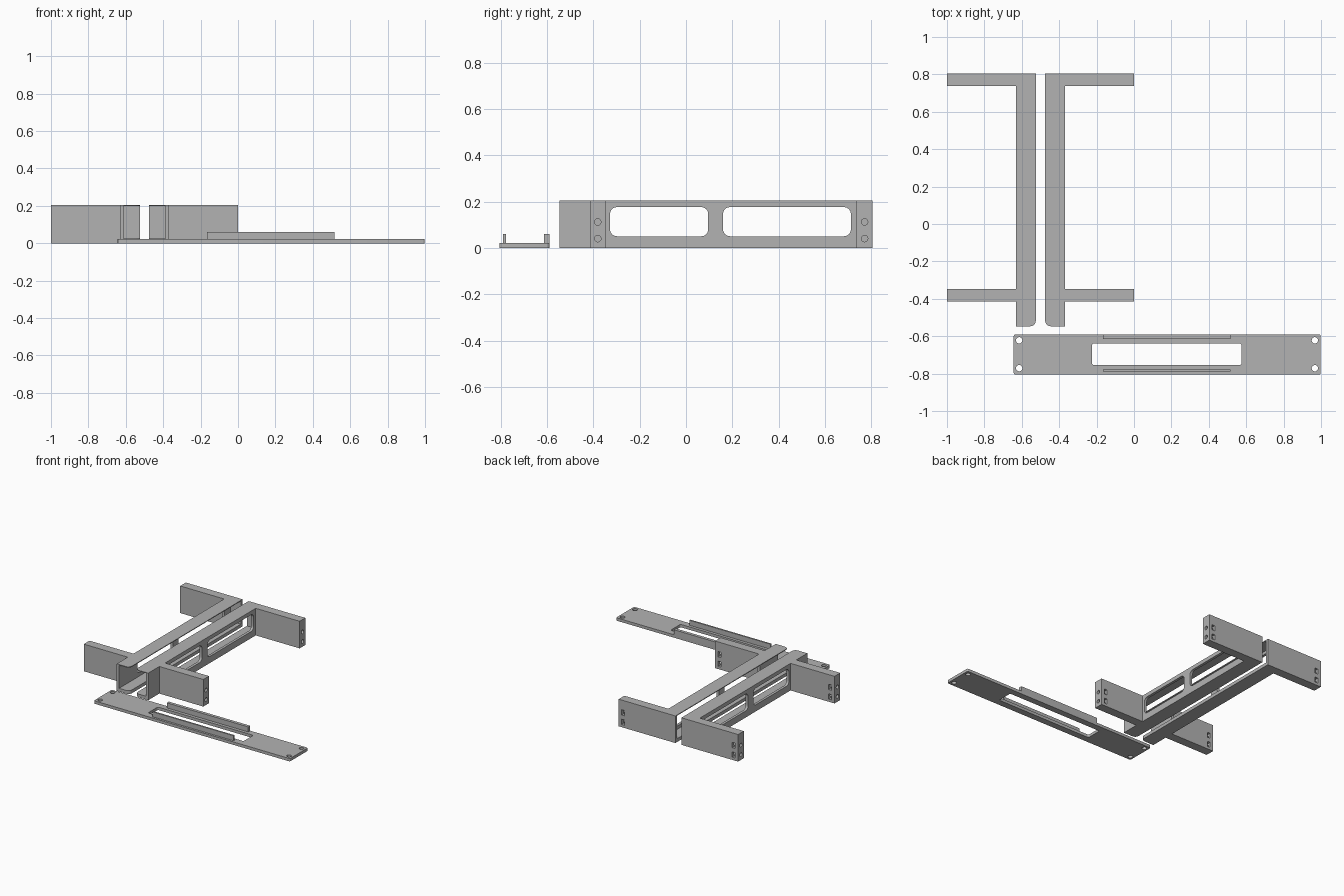
import bpy, bmesh, math
from mathutils import Matrix, Vector

cube = bpy.data.objects.get("Cube")
if cube:
    bpy.data.objects.remove(cube, do_unlink=True)

grey = bpy.data.materials.new("plain grey")
grey.use_nodes = True
GREY = (0.45, 0.45, 0.45, 1)
grey.diffuse_color = GREY
grey.node_tree.nodes["Principled BSDF"].inputs["Base Color"].default_value = GREY

HEIGHT = 0.205
CENTRE = -0.5      # mirror plane between the two brackets


def rounded(points, radii, steps=6):
    """Outline with each corner rounded by its own radius."""
    out = []
    for i, p in enumerate(points):
        p, r = Vector(p), radii[i]
        if not r:
            out.append(p)
            continue
        a = (Vector(points[i - 1]) - p).normalized() * r
        b = (Vector(points[(i + 1) % len(points)]) - p).normalized() * r
        for k in range(steps + 1):
            t = k / steps * math.pi / 2
            out.append(p + a * (1 - math.sin(t)) + b * (1 - math.cos(t)))
    return out


def rect(u0, u1, v0, v1, r=0):
    return rounded([(u0, v0), (u1, v0), (u1, v1), (u0, v1)], [r] * 4)


def circle(u, v, r, n=24):
    return [Vector((u + r * math.cos(k * math.tau / n), v + r * math.sin(k * math.tau / n)))
            for k in range(n)]


def prism(name, outline, low, high, axis="z"):
    """Extrude a 2D outline along an axis (x: outline is yz, z: outline is xy)."""
    place = (lambda p: (low, p.x, p.y)) if axis == "x" else (lambda p: (p.x, p.y, low))
    bm = bmesh.new()
    face = bm.faces.new([bm.verts.new(place(p)) for p in outline])
    new = bmesh.ops.extrude_face_region(bm, geom=[face])["geom"]
    step = Vector((high - low, 0, 0)) if axis == "x" else Vector((0, 0, high - low))
    bmesh.ops.translate(bm, vec=step, verts=[g for g in new if isinstance(g, bmesh.types.BMVert)])
    bmesh.ops.recalc_face_normals(bm, faces=bm.faces)
    mesh = bpy.data.meshes.new(name)
    bm.to_mesh(mesh)
    bm.free()
    mesh.materials.append(grey)
    obj = bpy.data.objects.new(name, mesh)
    bpy.context.collection.objects.link(obj)
    return obj


def select(obj):
    bpy.ops.object.select_all(action="DESELECT")
    obj.select_set(True)
    bpy.context.view_layer.objects.active = obj


def combine(obj, others, operation="DIFFERENCE"):
    select(obj)
    for other in others:
        mod = obj.modifiers.new("cut", "BOOLEAN")
        mod.operation, mod.solver, mod.object = operation, "EXACT", other
        bpy.ops.object.modifier_apply(modifier=mod.name)
        bpy.data.objects.remove(other, do_unlink=True)


def finish(obj):
    select(obj)
    bpy.ops.object.shade_smooth_by_angle(angle=math.radians(30))


def bracket(name):
    """Channel rail with two side arms, built towards +x."""
    inner, outer, tip = 0.025, 0.132, 0.5
    front, back = -0.547, 0.805
    arms = [(-0.415, -0.347), (0.737, back)]
    (a0, a1), (b0, b1) = arms
    outline = [(inner, front), (outer, front), (outer, a0), (tip, a0), (tip, a1),
               (outer, a1), (outer, b0), (tip, b0), (tip, b1), (inner, b1)]
    body = prism(name, rounded(outline, [0.03] + [0] * 9), 0, HEIGHT)

    # Channel open at the front and towards the other rail
    web = outer - 0.02
    cutters = [prism("channel", rect(0, web, front - 0.1, back - 0.02), 0.025, HEIGHT - 0.006)]
    # Two rounded windows through the web
    for y0, y1 in [(-0.328, 0.096), (0.16, 0.712)]:
        cutters.append(prism("window", rect(y0, y1, 0.05, 0.176, 0.03), web - 0.03, outer + 0.03, "x"))
    # Bolt holes in the arm ends and nut slots in the arm backs
    for y0, y1 in arms:
        for z in (0.04, 0.112):
            cutters.append(prism("bolt_hole", circle((y0 + y1) / 2, z, 0.014), tip - 0.1, tip + 0.02, "x"))
            cutters.append(prism("nut_slot", rect(tip - 0.05, tip - 0.025, y1 - 0.053, y1 + 0.02),
                                 z - 0.02, z + 0.02))
    combine(body, cutters)
    return body


# Pair of mirrored brackets
left_bracket = bracket("left_bracket")
right_bracket = bracket("right_bracket")
right_bracket.data.transform(Matrix.Scale(-1, 4, (1, 0, 0)))
right_bracket.data.flip_normals()
for obj in (left_bracket, right_bracket):
    obj.data.transform(Matrix.Translation((CENTRE, 0, 0)))
    finish(obj)

# Face plate with a slot and four corner holes
PLATE = 0.022
plate = prism("face_plate", rect(-0.643, 0.998, -0.805, -0.59, 0.01), 0, PLATE)
holes = [prism("plate_slot", rect(-0.225, 0.575, -0.755, -0.638, 0.012), -0.1, 0.1)]
for x in (-0.614, 0.967):
    for y in (-0.771, -0.622):
        holes.append(prism("screw_hole", circle(x, y, 0.017), -0.1, 0.1))
combine(plate, holes)
finish(plate)

# Upright ribs on the plate
for name, y0, y1 in [("front_rib", -0.789, -0.777), ("back_rib", -0.614, -0.59)]:
    prism(name, rect(-0.165, 0.515, y0, y1), PLATE, 0.06)
